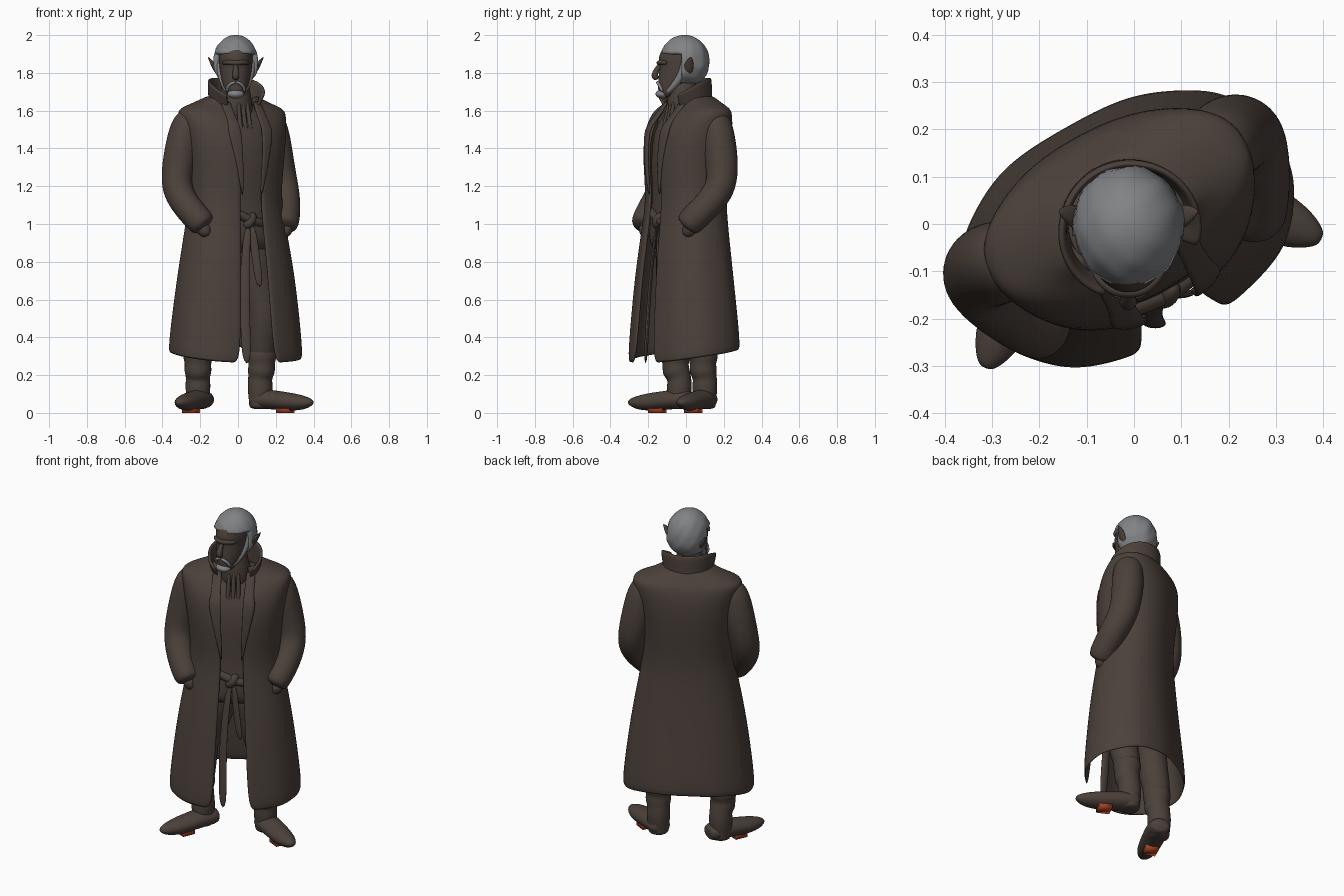
import bpy, bmesh, math
from mathutils import Vector

if "Cube" in bpy.data.objects:
    bpy.data.objects.remove(bpy.data.objects["Cube"])


def material(name, rgb):
    m = bpy.data.materials.new(name)
    m.diffuse_color = (*rgb, 1)
    m.use_nodes = True
    m.node_tree.nodes["Principled BSDF"].inputs["Base Color"].default_value = m.diffuse_color
    return m


BROWN = material("dark brown", (0.072, 0.053, 0.043))
GREY = material("grey hair", (0.22, 0.225, 0.235))
RED = material("rust red", (0.40, 0.06, 0.015))


def W(u, f, z):
    """Turned body frame: u = towards the left arm, f = forward."""
    return Vector((0.88 * u + 0.47 * f - 0.016, 0.47 * u - 0.88 * f, z))


def make(name, rings, mat, closed=True, caps=True, subsurf=2, thick=0):
    """Skin a list of equally long point rows."""
    bm = bmesh.new()
    rows = [[bm.verts.new(p) for p in r] for r in rings]
    n = len(rows[0])
    for a, b in zip(rows, rows[1:]):
        for i in range(n if closed else n - 1):
            j = (i + 1) % n
            bm.faces.new((a[i], a[j], b[j], b[i]))
    if closed and caps:
        bm.faces.new(rows[0])
        bm.faces.new(rows[-1])
    bmesh.ops.recalc_face_normals(bm, faces=bm.faces)
    return finish(name, bm, mat, subsurf, thick)


def finish(name, bm, mat, subsurf=0, thick=0):
    me = bpy.data.meshes.new(name)
    bm.to_mesh(me)
    bm.free()
    me.materials.append(mat)
    for p in me.polygons:
        p.use_smooth = True
    ob = bpy.data.objects.new(name, me)
    bpy.context.collection.objects.link(ob)
    if thick:
        s = ob.modifiers.new("thickness", 'SOLIDIFY')
        s.thickness, s.offset = thick, 0
    if subsurf:
        s = ob.modifiers.new("smooth", 'SUBSURF')
        s.levels = s.render_levels = subsurf
    return ob


def tube(name, pts, mat, ref=(0, 1, 0), flat=1.0, n=12):
    """Tapered tube through (point, radius) pairs; flat squashes it along ref."""
    P = [Vector(p) for p, r in pts]
    rings = []
    for k, (p, r) in enumerate(pts):
        t = (P[min(k + 1, len(P) - 1)] - P[max(k - 1, 0)]).normalized()
        side = t.cross(Vector(ref)).normalized()
        up = side.cross(t)
        rings.append([P[k] + r * (math.cos(w) * side + flat * math.sin(w) * up)
                      for w in (2 * math.pi * i / n for i in range(n))])
    return make(name, rings, mat)


def ellipsoid(name, c, r, mat):
    bm = bmesh.new()
    bmesh.ops.create_uvsphere(bm, u_segments=24, v_segments=16, radius=1)
    for v in bm.verts:
        v.co = Vector([c[i] + r[i] * v.co[i] for i in range(3)])
    return finish(name, bm, mat)


# Long coat: z, half width, half depth, forward shift, half opening
COAT = [(.295, .365, .25, .01, .10), (.6, .33, .225, .01, .085),
        (.8, .30, .208, .01, .075), (1.0, .262, .188, .005, .065),
        (1.15, .238, .178, 0, .06), (1.35, .258, .198, -.002, .065),
        (1.5, .282, .19, -.015, .07), (1.575, .298, .155, -.035, .075), (1.605, .295, .13, -.045, .075),
        (1.635, .2, .105, -.045, .08), (1.675, .12, .10, -.025, .07)]
EXP = 2.3


def section(z):
    for a, b in zip(COAT, COAT[1:]):
        if z <= b[0]:
            t = max(0, (z - a[0]) / (b[0] - a[0]))
            return [p + (q - p) * t for p, q in zip(a, b)]
    return COAT[-1]


def oval(w, a, b, cf):
    s, c = math.sin(w), math.cos(w)
    e = 2 / EXP
    return (a * math.copysign(abs(s) ** e, s), cf + b * math.copysign(abs(c) ** e, c))


rings = []
for k, (z, a, b, cf, gap) in enumerate(COAT):
    w0 = math.asin((gap / a) ** (EXP / 2))
    row = []
    for i in range(41):
        w = w0 + (2 * math.pi - 2 * w0) * i / 40
        fold = 1 + 0.012 * math.sin(9 * w + z * 3) * max(0, 1 - z)
        u, f = oval(w, a * fold, b * fold, cf)
        row.append(W(u, f, z - 0.045 * math.cos(w) if k == 0 else z))
    rings.append(row)
make("coat", rings, BROWN, closed=False, thick=0.022)

# Standing collar, lower and flared at the open front
rings = []
for t in (0, .35, .7, 1):
    row = []
    for i in range(25):
        w = 0.68 + (2 * math.pi - 1.36) * i / 24
        c = (1 + math.cos(w)) / 2
        r = 0.118 + t * (-0.004 + 0.058 * c ** 1.5)
        row.append(W(1.08 * r * math.sin(w), -0.012 + r * math.cos(w),
                     1.61 + t * (0.165 - 0.12 * c ** 2.5)))
    rings.append(row)
make("collar", rings, BROWN, closed=False, thick=0.018)

# Lapels folded back along the opening
for sign, side in ((1, "left"), (-1, "right")):
    rings = []
    for z, width in ((1.15, .008), (1.3, .035), (1.42, .06), (1.5, .075), (1.53, .055), (1.6, .055), (1.65, .05)):
        _, a, b, cf, gap = section(z)
        row = []
        for t in (0, .33, .67, 1):
            u = gap - 0.008 + t * width
            f = cf + b * (1 - min(u / a, .9) ** EXP) ** (1 / EXP)
            row.append(W(sign * u, f + 0.014, z))
        rings.append(row)
    make(side + " lapel", rings, BROWN, closed=False, subsurf=1, thick=0.016)

# Shirt, waist and neck scarf under the coat
rings = []
for z, k in ((.84, .78), (.95, .86), (1.05, .88), (1.15, .88), (1.35, .86), (1.5, .82), (1.575, .75), (1.65, .75)):
    _, a, b, cf, _ = section(z)
    rings.append([W(*oval(2 * math.pi * i / 32, a * k, b * k, cf), z) for i in range(32)])
make("shirt", rings, BROWN)
tube("neck scarf", [(W(0, -.01, 1.53), .1), (W(0, .01, 1.63), .095), ((-.015, -.02, 1.70), .082),
                    ((-.012, -.01, 1.78), .065)], BROWN)
for i in (-1, 0, 1):
    tube("shirt fold", [(W(.025 * i, .085, 1.66), .012), (W(.03 * i, .112, 1.52), .012),
                        (W(.03 * i, .15, 1.38), .012), (W(.02 * i, .148, 1.2), .01)], BROWN)

# Tied belt with two hanging ends
tube("belt", [(W(-.13, .15, 1.08), .022), (W(-.04, .165, 1.04), .025),
              (W(.03, .17, 1.01), .025), (W(.13, .145, 1.0), .022)], BROWN)
tube("belt knot", [(W(-.03, .16, .98), .02), (W(0, .178, 1.01), .032), (W(.03, .16, 1.06), .02)], BROWN)
tube("long belt end", [(W(-.01, .17, 1.0), .02), (W(-.04, .185, .8), .023), (W(-.05, .205, .5), .027),
                       (W(-.045, .22, .25), .027)], BROWN, flat=.4)
tube("short belt end", [(W(.01, .17, 1.0), .02), (W(.025, .185, .83), .023),
                        (W(.05, .19, .66), .022)], BROWN, flat=.4)

# Sleeves, bent with the cuffs at the pockets
for s, side, inward in ((1, "left", .016), (-1, "right", 0)):
    arm = [(.215, -.05, 1.565, .05), (.25, -.05, 1.55, .08), (.27, -.053, 1.5, .09),
           (.292, -.06, 1.38, .094), (.322, -.058, 1.25, .087), (.328, -.03, 1.17, .084),
           (.308, .035, 1.09, .078), (.268, .1, 1.02, .077), (.245, .128, .98, .07)]
    tube(side + " sleeve", [(W(s * (u - inward), f, z), r) for u, f, z, r in arm], BROWN)
    tube(side + " hand", [(W(s * .26, .1, 1.0), .05), (W(s * .225, .125, .93), .03)], BROWN)

# Trouser legs into wrinkled boots
LEGS = {"left": [(.07, .03), (.135, .045), (.125, .09), (.117, .1)],
        "right": [(-.09, -.05), (-.19, -.07), (-.212, -.055), (-.212, -.035)]}
for side, (hip, knee, calf, ankle) in LEGS.items():
    tube(side + " trouser leg", [((*hip, .95), .12), ((*hip, .82), .115), ((*knee, .56), .09),
                                 ((*knee, .5), .088), ((*calf, .34), .082), ((*calf, .28), .07)], BROWN)
    boot = [((*calf, .36), .078), ((*calf, .29), .084), ((*calf, .265), .07), ((*calf, .22), .077),
            ((*ankle, .19), .064), ((*ankle, .15), .07), ((*ankle, .1), .066), ((*ankle, .05), .06),
            ((*ankle, .018), .06)]
    tube(side + " boot shaft", boot, BROWN)

# Pointed shoes: heel and toe positions, with a red block under the ball
for side, heel, toe in (("left", (.07, .125), (.397, -.032)), ("right", (-.17, .035), (-.315, -.305))):
    h, t = Vector(heel), Vector(toe)
    shape = [(0, .068, .045), (.06, .07, .064), (.25, .073, .07), (.45, .066, .066), (.65, .058, .064),
             (.85, .054, .05), (.96, .056, .028), (1, .057, .012)]
    tube(side + " shoe", [((*h.lerp(t, k), z), r) for k, z, r in shape], BROWN, ref=(0, 0, 1), flat=.78)
    d = (t - h).normalized()
    n = Vector((-d.y, d.x))
    c = h.lerp(t, .55)
    make(side + " red sole block", [[(*(c + d * x * .038 + n * y * .036), z) for x, y in
         ((-1, -1), (1, -1), (1, 1), (-1, 1))] for z in (0, .04)], RED, subsurf=0)

# Head: z, half width, front y, back y
HX = -0.012
HEAD = [(1.665, .028, -.135, -.08), (1.69, .052, -.147, -.04), (1.735, .07, -.15, .02), (1.79, .082, -.146, .07),
        (1.835, .088, -.138, .09), (1.86, .09, -.15, .095), (1.91, .09, -.14, .095), (1.96, .075, -.1, .075)]
rings = []
for z, a, y0, y1 in HEAD:
    rings.append([(HX + a * math.cos(w), (y0 + y1) / 2 + (y1 - y0) / 2 * math.sin(w), z)
                  for w in (2 * math.pi * i / 20 for i in range(20))])
make("head", rings, BROWN)
tube("nose", [((HX, -.135, 1.85), .012), ((HX, -.158, 1.81), .016), ((HX, -.17, 1.783), .021),
              ((HX, -.15, 1.765), .016)], BROWN)
tube("brow", [((HX - .075, -.1, 1.852), .01), ((HX - .035, -.142, 1.858), .014), ((HX, -.145, 1.85), .012),
              ((HX + .035, -.142, 1.858), .014), ((HX + .075, -.1, 1.852), .01)], BROWN, ref=(0, 0, 1))

# Hair cap, cut away over the face
bm = bmesh.new()
bmesh.ops.create_uvsphere(bm, u_segments=48, v_segments=32, radius=1)
for v in bm.verts:
    x, y, z = v.co
    w = 1 + .025 * math.sin(9 * x + 5 * z) * math.sin(8 * y + 3 * z)
    low = 1 + .12 * max(0, -z)
    v.co = Vector((HX + .118 * w * low * x, -.008 + .13 * w * low * y, 1.865 + .136 * z))
bmesh.ops.delete(bm, context='FACES', geom=[
    f for f in bm.faces if f.calc_center_median().z < 1.745 or
    (f.calc_center_median().y < -.025 and f.calc_center_median().z < 1.905)])
hair = finish("hair", bm, GREY)
m = hair.modifiers.new("thickness", 'SOLIDIFY')
m.thickness, m.offset = .03, -1

# Beard, moustache, whiskers and pointed ears
ellipsoid("chin beard", (HX, -.125, 1.688), (.045, .036, .024), GREY)
for s, side in ((1, "left"), (-1, "right")):
    tube(side + " moustache", [((HX, -.153, 1.752), .007), ((HX + s * .025, -.148, 1.746), .01),
                               ((HX + s * .045, -.135, 1.725), .008), ((HX + s * .048, -.125, 1.70), .008)], GREY)
    tube(side + " whiskers", [((HX + s * .086, -.005, 1.88), .024), ((HX + s * .08, -.01, 1.81), .024),
                              ((HX + s * .062, -.055, 1.74), .02), ((HX + s * .032, -.11, 1.69), .018)], GREY)
    tube(side + " ear", [((HX + s * .085, .005, 1.785), .014), ((HX + s * .105, .012, 1.815), .028),
                         ((HX + s * .122, .018, 1.85), .026), ((HX + s * .148, .028, 1.885), .004)],
         BROWN, ref=(1, 0, 0), flat=.5)
